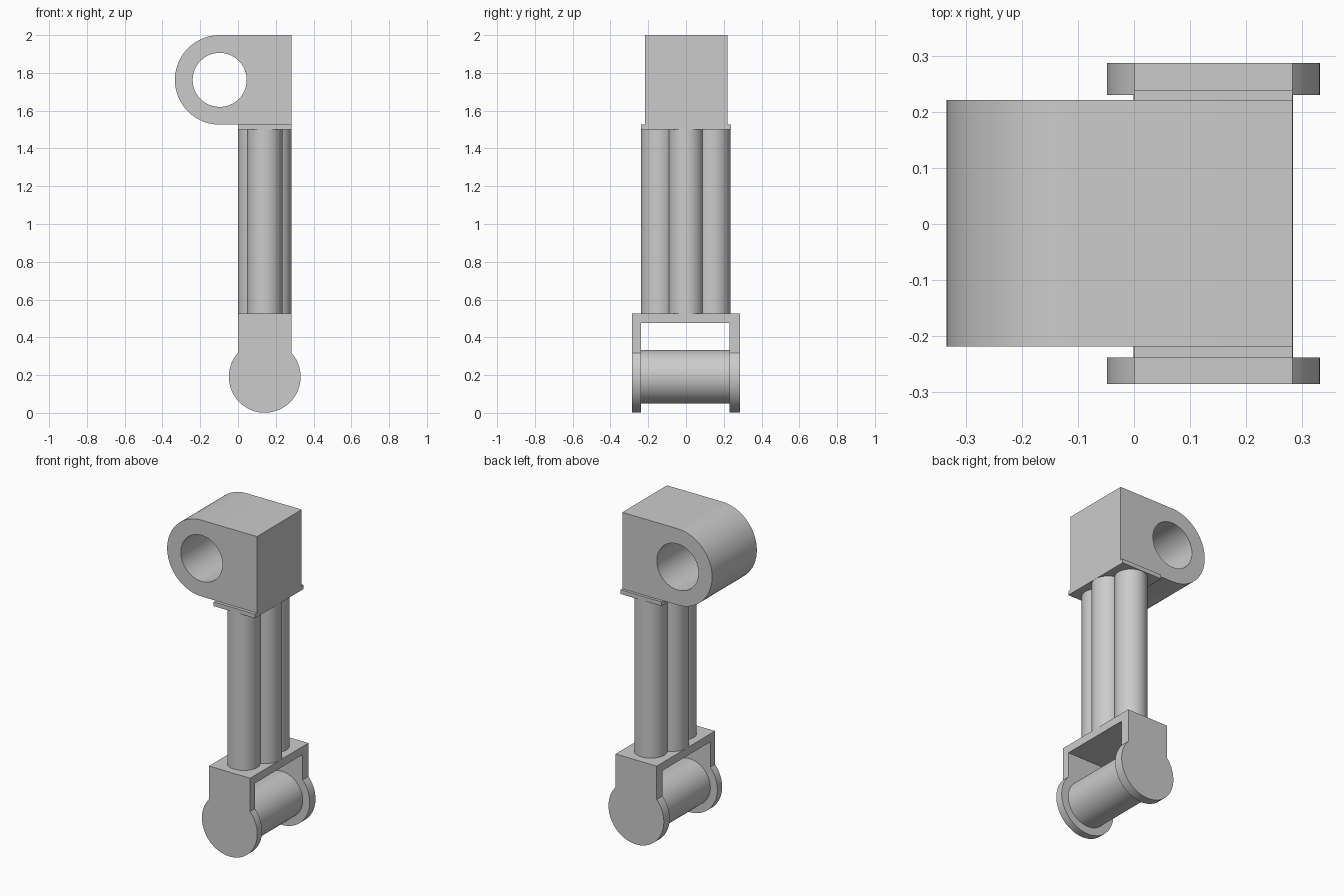
import bpy, bmesh
from math import pi, sin, cos, acos

cube = bpy.data.objects.get("Cube")
if cube:
    bpy.data.objects.remove(cube, do_unlink=True)

grey = bpy.data.materials.new("light grey")
grey.use_nodes = True
colour = (0.6, 0.6, 0.6, 1)
grey.diffuse_color = colour
grey.node_tree.nodes["Principled BSDF"].inputs["Base Color"].default_value = colour

WIDTH = 0.283          # depth of the stem along x
MID = WIDTH / 2


def arc(cx, cz, r, start, end, steps):
    """Points along an arc in the xz plane."""
    angles = [start + (end - start) * i / steps for i in range(steps + 1)]
    return [(cx + r * cos(a), cz + r * sin(a)) for a in angles]


def finish(name, bm):
    bmesh.ops.recalc_face_normals(bm, faces=bm.faces)
    mesh = bpy.data.meshes.new(name)
    bm.to_mesh(mesh)
    bm.free()
    mesh.materials.append(grey)
    obj = bpy.data.objects.new(name, mesh)
    bpy.context.collection.objects.link(obj)
    return obj


def smooth(obj):
    bpy.ops.object.select_all(action="DESELECT")
    obj.select_set(True)
    bpy.context.view_layer.objects.active = obj
    bpy.ops.object.shade_smooth_by_angle(angle=pi / 6)


def prism(name, outline, y0, y1):
    """Extrude an xz outline along y."""
    bm = bmesh.new()
    face = bm.faces.new([bm.verts.new((x, y0, z)) for x, z in outline])
    new = bmesh.ops.extrude_face_region(bm, geom=[face])["geom"]
    verts = [v for v in new if isinstance(v, bmesh.types.BMVert)]
    bmesh.ops.translate(bm, verts=verts, vec=(0, y1 - y0, 0))
    return finish(name, bm)


def slab(name, z0, z1, y0, y1):
    return prism(name, [(0, z0), (WIDTH, z0), (WIDTH, z1), (0, z1)], y0, y1)


def column(name, x, y, r, z0, z1):
    bm = bmesh.new()
    bmesh.ops.create_cone(bm, cap_ends=True, segments=48, radius1=r, radius2=r, depth=z1 - z0)
    bmesh.ops.translate(bm, verts=bm.verts, vec=(x, y, (z0 + z1) / 2))
    obj = finish(name, bm)
    smooth(obj)


# Upper bearing block: rounded on one end, square on the other
cx, cz, r = -0.097, 1.763, 0.237
outline = [(WIDTH, cz - r), (WIDTH, cz + r)] + arc(cx, cz, r, pi / 2, 3 * pi / 2, 48)
block = prism("bearing_block", outline, -0.218, 0.221)

# Through hole in the block
cutter = prism("hole_cutter", arc(cx, cz, 0.143, 0, 2 * pi, 64)[:-1], -0.4, 0.4)
cutter.hide_render = True
bpy.context.view_layer.objects.active = block
cut = block.modifiers.new("hole", "BOOLEAN")
cut.operation = "DIFFERENCE"
cut.solver = "EXACT"
cut.object = cutter
bpy.ops.object.modifier_apply(modifier=cut.name)
bpy.data.objects.remove(cutter, do_unlink=True)
smooth(block)

# Plate under the block
slab("upper_plate", 1.5, 1.526, -0.238, 0.238)

# Cluster of four columns
rod = 0.093
for name, x, y in (("front_column", MID, -0.145), ("back_column", MID, 0.142),
                   ("left_column", WIDTH - rod, 0), ("right_column", rod, 0)):
    column(name, x, y, rod, 0.525, 1.5)

# Fork: bridge and two keyhole-shaped cheeks
slab("fork_bridge", 0.475, 0.525, -0.238, 0.23)
disc, hub = 0.19, 0.191
a = acos(MID / disc)
cheek = [(WIDTH, 0.525), (0, 0.525)] + arc(MID, hub, disc, pi - a, 2 * pi + a, 56)
for name, y0, y1 in (("front_cheek", -0.285, -0.238), ("back_cheek", 0.23, 0.287)):
    smooth(prism(name, cheek, y0, y1))

# Pin between the cheeks
smooth(prism("fork_pin", arc(MID, hub, 0.142, 0, 2 * pi, 64)[:-1], -0.238, 0.23))
